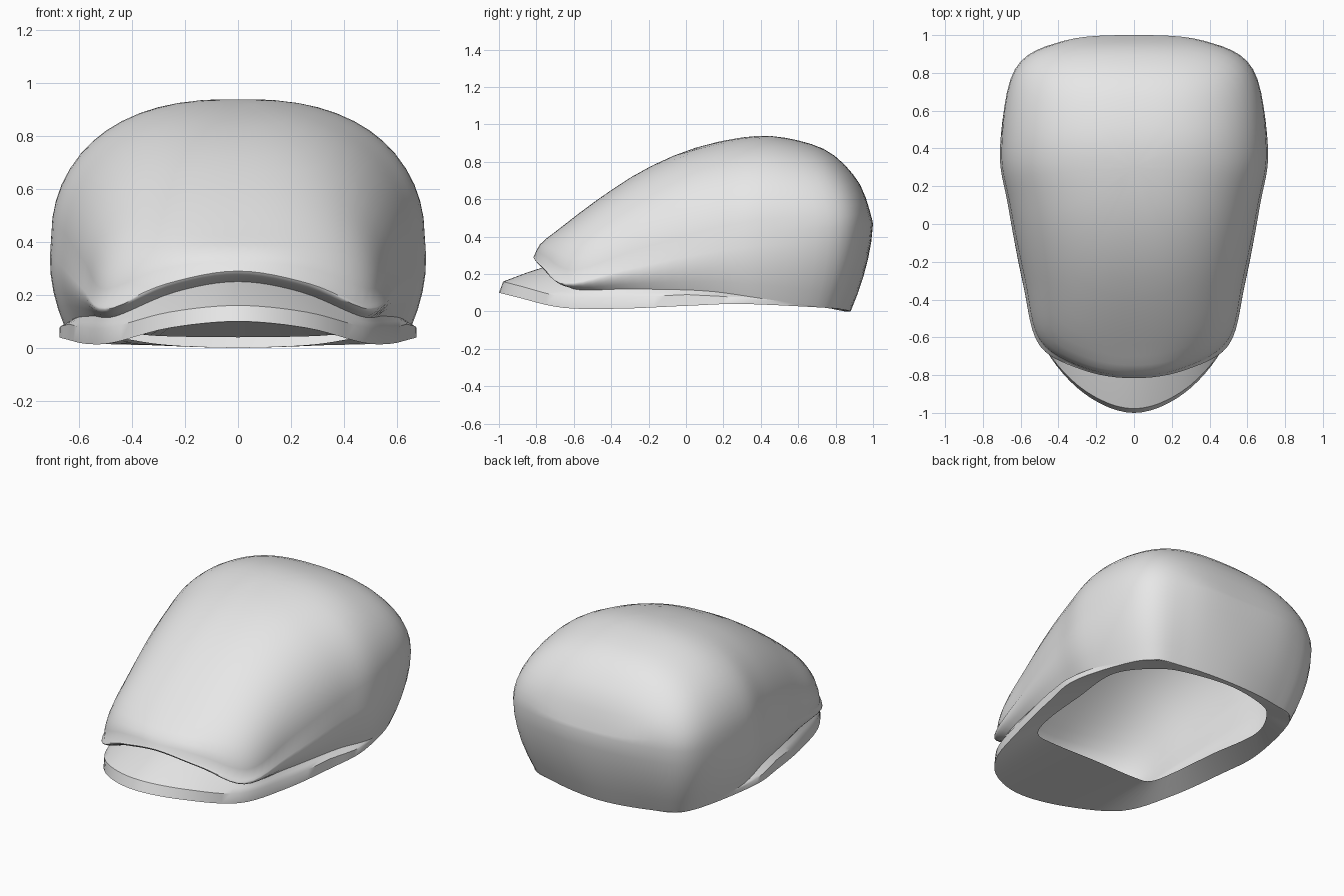
import bpy
import bmesh
import math
from mathutils import Vector

STEPS = 6      # samples between neighbouring outline keys
DOME_RINGS = 14

default_cube = bpy.data.objects.get("Cube")
if default_cube:
    bpy.data.objects.remove(default_cube, do_unlink=True)

# One plain grey cloth
cloth = bpy.data.materials.new("grey_cloth")
cloth.use_nodes = True
grey = (0.8, 0.8, 0.8, 1.0)
cloth.diffuse_color = grey
cloth.node_tree.nodes["Principled BSDF"].inputs["Base Color"].default_value = grey


def flip(point):
    return Vector((-point.x, point.y, point.z))


def smooth_path(keys):
    """Smooth curve through half-outline keys that run from front to back."""
    points = [Vector(key) for key in keys]
    padded = [flip(points[1])] + points + [flip(points[-2])]
    path = []
    for a, b, c, d in zip(padded, padded[1:], padded[2:], padded[3:]):
        for i in range(STEPS):
            t = i / STEPS
            path.append(0.5 * (2 * b + (c - a) * t
                               + (2 * a - 5 * b + 4 * c - d) * t ** 2
                               + (3 * b - a - 3 * c + d) * t ** 3))
    return path + [points[-1]]


def at_y(path, y):
    """Point on a front-to-back path at the given y."""
    for a, b in zip(path, path[1:]):
        if y <= b.y:
            span = b.y - a.y
            t = (y - a.y) / span if span > 1e-6 else 0
            return a.lerp(b, max(0, min(1, t)))
    return path[-1]


def loft(name, half_rings, sharp_angle):
    """Mirror half rings to full loops and skin them in order."""
    bm = bmesh.new()
    loops = []
    for half in half_rings:
        full = half + [flip(p) for p in reversed(half[1:-1])]
        loops.append([bm.verts.new(p) for p in full])
    for low, high in zip(loops, loops[1:]):
        count = len(low)
        for i in range(count):
            j = (i + 1) % count
            bm.faces.new((low[i], low[j], high[j], high[i]))
    bmesh.ops.remove_doubles(bm, verts=bm.verts, dist=0.0005)
    bmesh.ops.recalc_face_normals(bm, faces=bm.faces)
    mesh = bpy.data.meshes.new(name)
    bm.to_mesh(mesh)
    bm.free()
    mesh.materials.append(cloth)
    obj = bpy.data.objects.new(name, mesh)
    bpy.context.collection.objects.link(obj)
    bpy.ops.object.select_all(action="DESELECT")
    obj.select_set(True)
    bpy.context.view_layer.objects.active = obj
    bpy.ops.object.shade_smooth_by_angle(angle=math.radians(sharp_angle))
    return obj


# Outlines, each from the front centre around one side to the back centre
equator = smooth_path([
    (0, -.81, .3), (.27, -.765, .25), (.5, -.62, .16), (.58, -.3, .25),
    (.66, .1, .36), (.705, .4, .42), (.63, .82, .45), (.37, .97, .47), (0, 1, .47)])
seam = smooth_path([
    (0, -.72, .25), (.24, -.69, .21), (.46, -.6, .12), (.55, -.3, .12),
    (.62, .1, .11), (.65, .4, .07), (.54, .74, .02), (.33, .84, .01), (0, .88, 0)])
brim_edge = smooth_path([
    (0, -1, .1), (.26, -.9, .075), (.47, -.66, .02), (.57, -.35, .015),
    (.64, 0, .03), (.67, .3, .04), (.54, .74, .02), (.33, .84, .01), (0, .88, 0)])
opening = smooth_path([
    (0, -.35, .04), (.3, -.36, .045), (.42, -.35, .06), (.47, -.2, .07),
    (.5, .1, .07), (.53, .45, .06), (.4, .7, .03), (.25, .8, .01), (0, .85, 0)])

# Ridge line over the top of the crown
ridge = smooth_path([
    (0, -.81, .3), (0, -.78, .36), (0, -.7, .425), (0, -.47, .6), (0, -.22, .76),
    (0, .05, .875), (0, .34, .935), (0, .55, .925), (0, .77, .85), (0, .93, .68),
    (0, 1, .47)])


def dome_point(x, y):
    """Crown surface: a boxy arch between the equator and the ridge."""
    side = at_y(equator, y)
    ratio = min(1, x / side.x) if side.x > 1e-5 else 0
    arch = (1 - ratio ** 2.5) ** 0.48
    top = at_y(ridge, y).z
    return Vector((x, y, side.z + (top - side.z) * arch))


# Crown: tucked-in wall below the equator, then the dome
centre = Vector((0, .3, 0))
wall = []
for k in range(5):
    t = k / 5
    bulge = 1 + 0.14 * t * (1 - t)
    ring = []
    for low, high in zip(seam, equator):
        p = low.lerp(high, t)
        ring.append(Vector((p.x * bulge, centre.y + (p.y - centre.y) * bulge, p.z)))
    wall.append(ring)
dome = [equator]
for k in range(1, DOME_RINGS + 1):
    s = math.cos(math.pi / 2 * k / DOME_RINGS)
    dome.append([dome_point(max(0, p.x) * s, centre.y + (p.y - centre.y) * s)
                 for p in equator])
loft("crown", wall + dome, 60)

# Brim: underside from the opening, a rolled edge, then up to the crown seam
brim_top = []
for edge, inner in zip(brim_edge, seam):
    p = edge.lerp(inner, 0.08)
    p.z = edge.z + 0.06 * max(0, min(1, (0.6 - edge.y) / 0.6))
    brim_top.append(p)
brim_mid = [a.lerp(b, 0.5) + Vector((0, 0, 0.012 * (a - b).length))
            for a, b in zip(brim_top, seam)]
loft("brim", [opening, brim_edge, brim_top, brim_mid, seam], 40)
